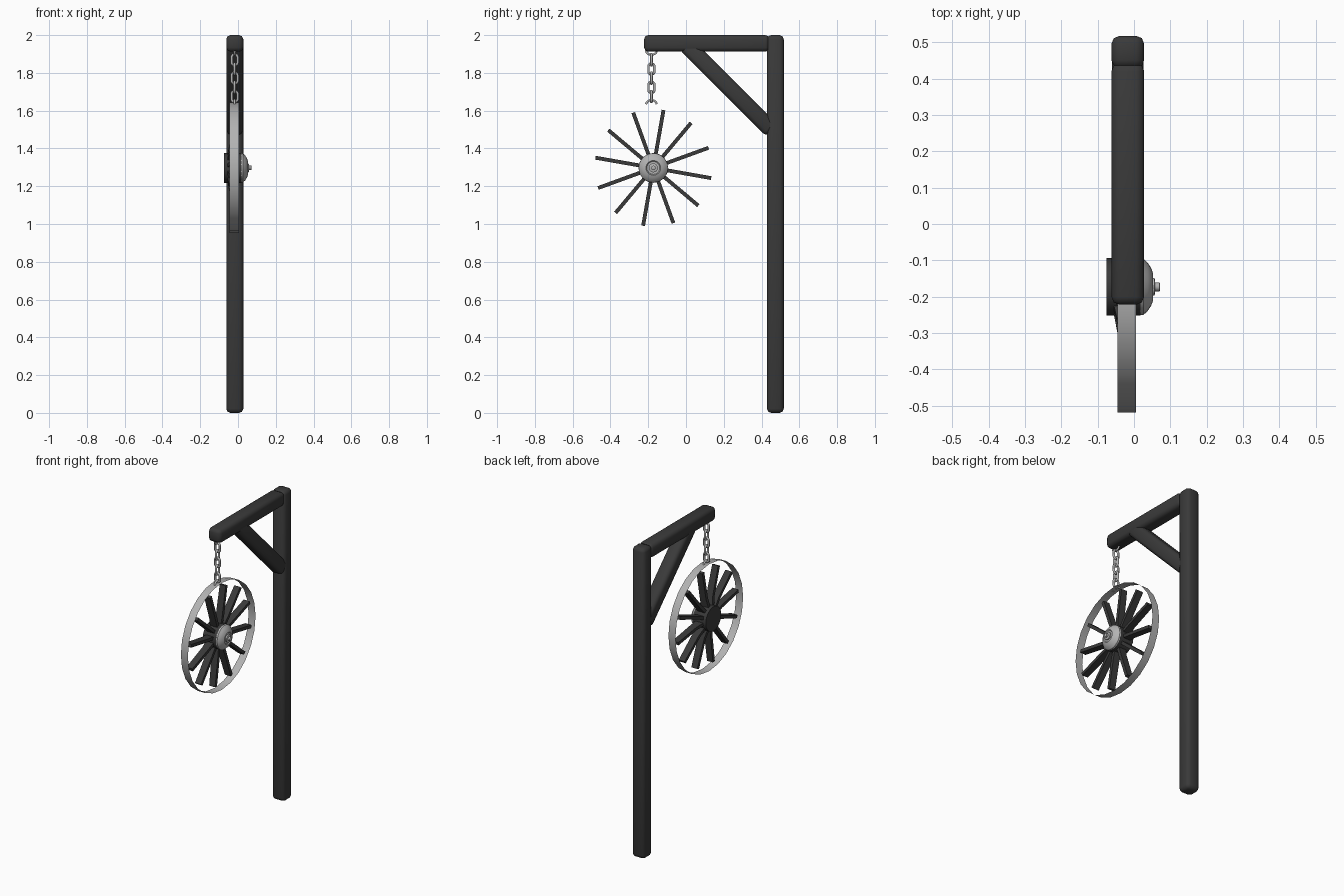
import bpy, bmesh, math
from mathutils import Matrix, Vector

cube = bpy.data.objects.get("Cube")
if cube:
    bpy.data.objects.remove(cube, do_unlink=True)

HUB = Vector((-0.02, -0.173, 1.297))   # wheel centre
BEAM_X = -0.017                        # centre plane of the timber


def material(name, value, rough):
    m = bpy.data.materials.new(name)
    m.use_nodes = True
    color = (value, value, value, 1)
    m.diffuse_color = color
    node = m.node_tree.nodes["Principled BSDF"]
    node.inputs["Base Color"].default_value = color
    node.inputs["Roughness"].default_value = rough
    return m


WOOD = material("dark wood", 0.042, 0.9)
METAL = material("grey metal", 0.45, 0.6)


def finish(name, bm, mat, angle=35):
    mesh = bpy.data.meshes.new(name)
    bmesh.ops.recalc_face_normals(bm, faces=bm.faces)
    bm.to_mesh(mesh)
    bm.free()
    mesh.materials.append(mat)
    ob = bpy.data.objects.new(name, mesh)
    bpy.context.collection.objects.link(ob)
    bpy.ops.object.select_all(action='DESELECT')
    ob.select_set(True)
    bpy.context.view_layer.objects.active = ob
    bpy.ops.object.shade_smooth_by_angle(angle=math.radians(angle))


def timber(name, center, size, tilt=0):
    """Rounded wooden beam, tilted about x."""
    bm = bmesh.new()
    bmesh.ops.create_cube(bm, size=1, matrix=Matrix.Diagonal((*size, 1)))
    bmesh.ops.bevel(bm, geom=bm.edges[:], offset=0.022, segments=2,
                    profile=0.5, affect='EDGES')
    bm.transform(Matrix.Translation(center) @ Matrix.Rotation(tilt, 4, 'X'))
    finish(name, bm, WOOD, 50)


def lathe(name, profile, mat, sides, capped=True):
    """Revolve (x, radius) points around the wheel axle."""
    bm = bmesh.new()
    rings = []
    for x, r in profile:
        rings.append([bm.verts.new((x, HUB.y + r * math.cos(a), HUB.z + r * math.sin(a)))
                      for a in (math.tau * i / sides for i in range(sides))])
    for p, q in zip(rings, rings[1:]):
        for i in range(sides):
            j = (i + 1) % sides
            bm.faces.new((p[i], p[j], q[j], q[i]))
    if capped:
        bm.faces.new(rings[0])
        bm.faces.new(rings[-1])
    finish(name, bm, mat)


def tube(name, path, radius, closed):
    """Round wire swept along a path."""
    curve = bpy.data.curves.new(name, 'CURVE')
    curve.dimensions = '3D'
    curve.bevel_depth = radius
    curve.bevel_resolution = 1
    spline = curve.splines.new('POLY')
    spline.points.add(len(path) - 1)
    for pt, co in zip(spline.points, path):
        pt.co = (*co, 1)
    spline.use_cyclic_u = closed
    spline.use_smooth = True
    curve.materials.append(METAL)
    ob = bpy.data.objects.new(name, curve)
    bpy.context.collection.objects.link(ob)


# Timber frame
timber("post", (BEAM_X, 0.473, 1.0), (0.09, 0.089, 2.0))
timber("top_beam", (BEAM_X, 0.11, 1.956), (0.09, 0.664, 0.088))
timber("brace", (BEAM_X, 0.225, 1.725), (0.086, 0.65, 0.088), -math.pi / 4)

# Thin open rim
lathe("wheel_rim", [(-0.045, 0.345), (0.005, 0.345)], METAL, 24, capped=False)

# Wheel hub, domed cap with a recessed centre, and axle bolt
lathe("hub", [(-0.075, 0.079), (0.018, 0.079)], WOOD, 16)
lathe("hub_cap", [(0.016, 0.078), (0.026, 0.077), (0.038, 0.066),
                  (0.047, 0.052), (0.052, 0.039), (0.047, 0.034)], METAL, 24)
lathe("washer", [(0.045, 0.024), (0.056, 0.024), (0.058, 0.019)], METAL, 16)
lathe("axle_bolt", [(0.05, 0.012), (0.07, 0.012), (0.072, 0.009)], METAL, 12)

# Spokes: boards that flare towards the hub, as (radius, back x, front x)
SPOKE = [(0.05, -0.06, -0.004), (0.13, -0.045, 0.0), (0.311, -0.04, 0.002)]
bm = bmesh.new()
for k in range(12):
    turn = (Matrix.Translation((0, HUB.y, HUB.z))
            @ Matrix.Rotation(math.radians(30 * k - 10), 4, 'X'))
    rings = []
    for r, back, front in SPOKE:
        corners = ((back, -0.01), (front, -0.01), (front, 0.01), (back, 0.01))
        rings.append([bm.verts.new(turn @ Vector((x, y, r))) for x, y in corners])
    for p, q in zip(rings, rings[1:]):
        for i in range(4):
            j = (i + 1) % 4
            bm.faces.new((p[i], p[j], q[j], q[i]))
    bm.faces.new(rings[0])
    bm.faces.new(rings[-1])
finish("spokes", bm, WOOD)

# Chain: links alternate between facing front and facing sideways
CHAIN = Vector((-0.018, -0.183, 0))


def place(u, z, sideways):
    return CHAIN + (Vector((0, u, z)) if sideways else Vector((u, 0, z)))


for n in range(5):
    z0 = 1.869 - 0.0485 * n
    path = []
    for i in range(16):
        a = math.tau * (i + 0.5) / 16
        stretch = math.copysign(0.013, math.sin(a))
        path.append(place(0.016 * math.cos(a), z0 + 0.016 * math.sin(a) + stretch, n % 2 == 1))
    tube(f"chain_link_{n + 1}", path, 0.0075, True)

# Half rings joining the chain to the beam and to the rim
for name, z0, sign in (("beam_staple", 1.918, -1), ("rim_staple", 1.634, 1)):
    arc = [math.pi * i / 10 for i in range(11)]
    tube(name, [place(0.028 * math.cos(a), z0 + sign * 0.022 * math.sin(a), True) for a in arc],
         0.0065, False)
